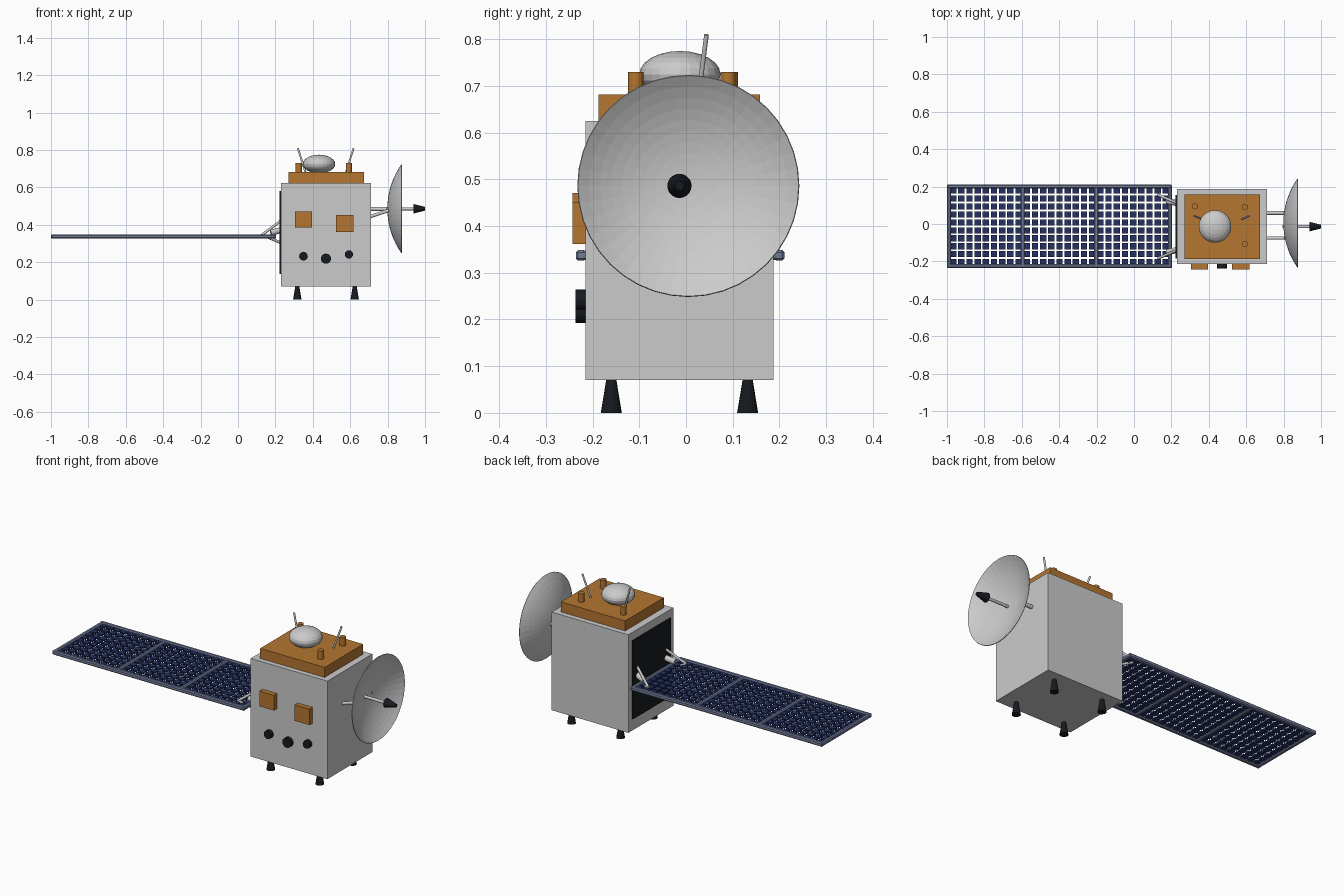
import bpy, bmesh, math
from mathutils import Vector, Matrix

if "Cube" in bpy.data.objects:
    bpy.data.objects.remove(bpy.data.objects["Cube"])


def material(name, rgb):
    m = bpy.data.materials.new(name)
    m.diffuse_color = (*rgb, 1)
    m.use_nodes = True
    m.node_tree.nodes["Principled BSDF"].inputs["Base Color"].default_value = m.diffuse_color
    return m


FOIL = material("copper_foil", (0.46, 0.18, 0.03))
DARK = material("black", (0.008, 0.01, 0.014))
CELL = material("solar_blue", (0.018, 0.03, 0.12))
FRAME = material("frame_blue_grey", (0.17, 0.2, 0.32))


def finish(name, bm, mat=None):
    me = bpy.data.meshes.new(name)
    bm.to_mesh(me)
    bm.free()
    ob = bpy.data.objects.new(name, me)
    bpy.context.collection.objects.link(ob)
    if mat:
        me.materials.append(mat)
    return ob


def add_box(bm, lo, hi):
    lo, hi = Vector(lo), Vector(hi)
    size = hi - lo
    bmesh.ops.create_cube(bm, size=1, matrix=Matrix.Translation((lo + hi) / 2)
                          @ Matrix.Diagonal((*size, 1)))


def box(name, lo, hi, mat=None):
    bm = bmesh.new()
    add_box(bm, lo, hi)
    return finish(name, bm, mat)


def rod(name, a, b, r1, r2=None, mat=None, sides=12):
    """Cylinder or cone from a to b."""
    a, b = Vector(a), Vector(b)
    d = b - a
    bm = bmesh.new()
    rot = d.to_track_quat('Z', 'Y').to_matrix().to_4x4()
    bmesh.ops.create_cone(bm, cap_ends=True, segments=sides, radius1=r1,
                          radius2=r1 if r2 is None else r2, depth=d.length,
                          matrix=Matrix.Translation((a + b) / 2) @ rot)
    return finish(name, bm, mat)


CY = -0.014  # centre plane of the bus

# Bus, top deck and dark hinge-side plate
box("bus_body", (0.23, -0.215, 0.07), (0.71, 0.187, 0.625))
box("top_deck", (0.27, -0.187, 0.625), (0.673, 0.158, 0.682), FOIL)
box("side_plate", (0.222, CY - 0.17, 0.137), (0.231, CY + 0.17, 0.58), DARK)

# Feet
for i, x in enumerate((0.317, 0.624)):
    for j, y in enumerate((-0.16, 0.132)):
        rod(f"foot_{i}{j}", (x, y, 0), (x, y, 0.07), 0.0225, 0.011, DARK, 16)

# Front boxes and sensors
box("front_box_left", (0.305, -0.243, 0.385), (0.395, -0.21, 0.471), FOIL)
box("front_box_right", (0.525, -0.243, 0.362), (0.617, -0.21, 0.452), FOIL)
for i, (x, z, r) in enumerate(((0.35, 0.232, 0.023), (0.47, 0.219, 0.027),
                               (0.593, 0.242, 0.022))):
    rod(f"front_sensor_{i}", (x, -0.237, z), (x, -0.214, z), r, None, DARK, 24)

# Deck dome, posts and whip antennas
bm = bmesh.new()
bmesh.ops.create_uvsphere(bm, u_segments=24, v_segments=12, radius=1,
                          matrix=Matrix.Translation((0.433, CY + 0.001, 0.725))
                          @ Matrix.Diagonal((0.087, 0.087, 0.05, 1)))
finish("deck_dome", bm)
for i, (x, y) in enumerate(((0.325, 0.095), (0.593, 0.09), (0.593, -0.108))):
    rod(f"deck_post_{i}", (x, y, 0.675), (x, y, 0.73), 0.0165, None, FOIL, 16)
for i, s in enumerate((-1, 1)):
    rod(f"whip_antenna_{i}", (0.469 + s * 0.108, 0.027, 0.68),
        (0.469 + s * 0.149, 0.044, 0.81), 0.005)

# Dish: shallow shell spun about the x axis
R, DEPTH, N = 0.237, 0.075, 10
CURVE = (R * R + DEPTH * DEPTH) / (2 * DEPTH)
bm = bmesh.new()
edge = []
for k in range(N + 1):
    r = R * k / N
    edge.append(bm.verts.new((0.80 + CURVE - math.sqrt(CURVE**2 - r * r), 0.005, 0.486 + r)))
lines = [bm.edges.new(p) for p in zip(edge, edge[1:])]
bmesh.ops.spin(bm, geom=edge + lines, cent=(0, 0.005, 0.486), axis=(1, 0, 0),
               angle=2 * math.pi, steps=40, use_merge=True)
bmesh.ops.remove_doubles(bm, verts=bm.verts, dist=1e-5)
bmesh.ops.recalc_face_normals(bm, faces=bm.faces)
dish = finish("dish", bm)
shell = dish.modifiers.new("thickness", 'SOLIDIFY')
shell.thickness = 0.003
shell.offset = 0

# Dish feed and supports
rod("feed_stem", (0.795, CY, 0.486), (0.945, CY, 0.486), 0.008)
rod("feed_horn", (0.937, CY, 0.486), (1.0, CY, 0.486), 0.026, 0.01, DARK, 20)
rod("dish_strut_straight", (0.70, 0.06, 0.485), (0.806, 0.058, 0.485), 0.011)
rod("dish_strut_diagonal", (0.70, -0.075, 0.442), (0.806, -0.075, 0.477), 0.009)

# Solar wing frame: long rails and cross bars
X0, X1, Y0, Y1, W = -1.0, 0.203, -0.236, 0.211, 0.022
Z0, Z1 = 0.326, 0.349
bm = bmesh.new()
for y in (Y0, Y1 - W):
    add_box(bm, (X0, y, Z0), (X1, y + W, Z1))
PITCH = (X1 - X0 - W) / 3
for k in range(4):
    x = X0 + k * PITCH
    add_box(bm, (x, Y0 + W / 2, Z0 + 0.001), (x + W, Y1 - W / 2, Z1 - 0.001))
frame = finish("wing_frame", bm, FRAME)
bev = frame.modifiers.new("bevel", 'BEVEL')
bev.width = 0.005
bev.segments = 1

# Solar cells, separated by open gaps
bm = bmesh.new()
COLS, ROWS, GAP = 9, 10, 0.005
cy = (Y1 - Y0 - W) / ROWS
cx = PITCH / COLS
for i in range(COLS * 3):
    for j in range(ROWS):
        x, y = X0 + W / 2 + i * cx, Y0 + W / 2 + j * cy
        add_box(bm, (x + GAP, y + GAP, 0.334), (x + cx - GAP, y + cy - GAP, 0.342))
finish("solar_cells", bm, CELL)

# Wing hinge brackets, one near each long rail
for i, s in enumerate((-1, 1)):
    yb, yp = CY + s * 0.125, CY + s * 0.17
    tip = (0.128, yp, 0.346)
    rod(f"hinge_upper_rod_{i}", tip, (0.232, yb, 0.424), 0.007)
    rod(f"hinge_lower_rod_{i}", tip, (0.232, yb, 0.303), 0.007)
    rod(f"hinge_barrel_{i}", (0.175, yb + s * 0.012, 0.358), (0.232, yb, 0.372), 0.016, None, None, 16)
